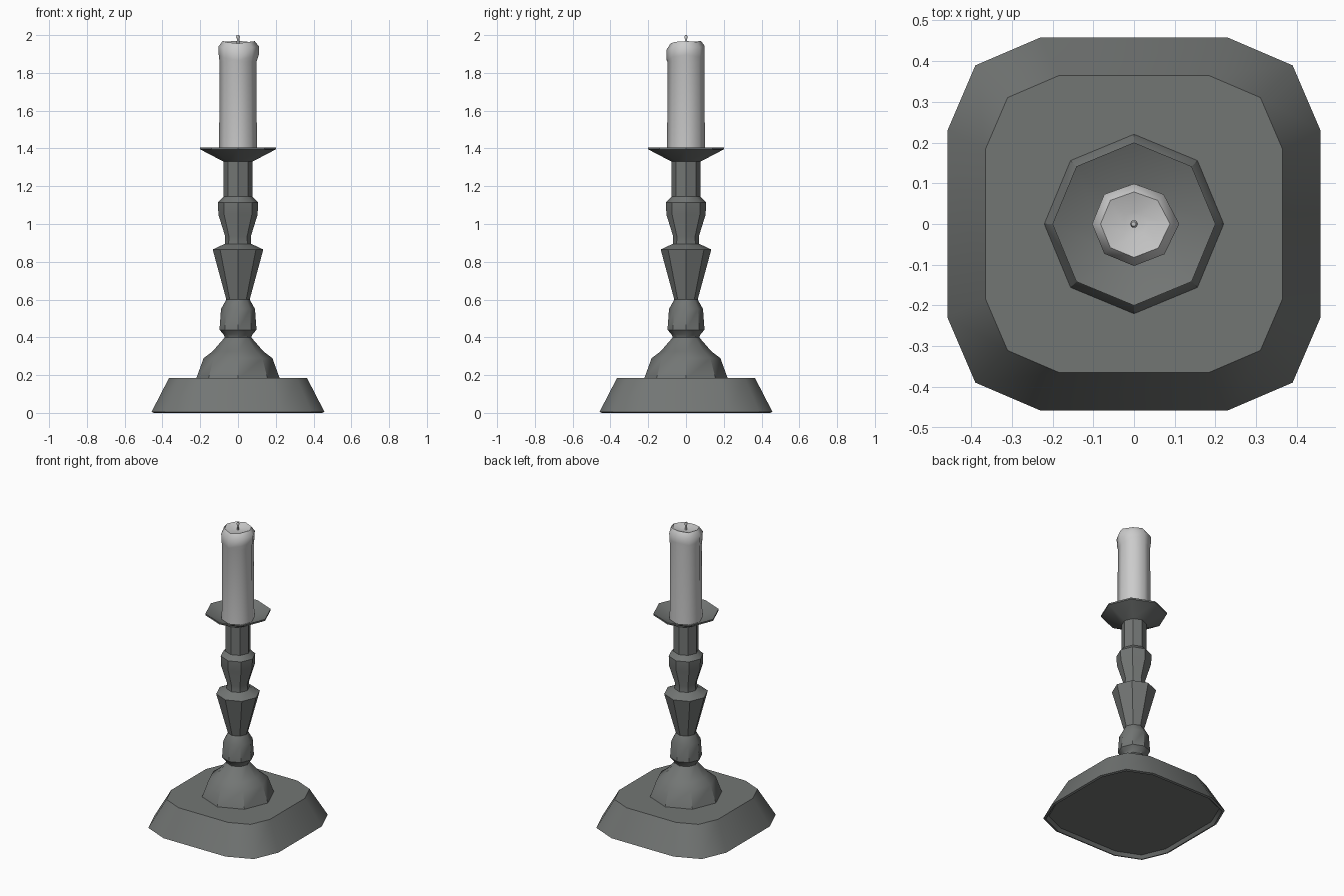
import bpy, math

if "Cube" in bpy.data.objects:
    bpy.data.objects.remove(bpy.data.objects["Cube"])


def material(name, rgb):
    m = bpy.data.materials.new(name)
    m.diffuse_color = (*rgb, 1)
    m.use_nodes = True
    m.node_tree.nodes["Principled BSDF"].inputs["Base Color"].default_value = m.diffuse_color
    return m


def loft(name, rings, mat, angle=40):
    """Skin a stack of equal-sized rings and cap both ends."""
    n = len(rings[0])
    verts = [p for r in rings for p in r]
    faces = [(k * n + i, k * n + (i + 1) % n, (k + 1) * n + (i + 1) % n, (k + 1) * n + i)
             for k in range(len(rings) - 1) for i in range(n)]
    faces.append(tuple(reversed(range(n))))
    faces.append(tuple(range(len(verts) - n, len(verts))))
    me = bpy.data.meshes.new(name)
    me.from_pydata(verts, [], faces)
    me.materials.append(mat)
    ob = bpy.data.objects.new(name, me)
    bpy.context.collection.objects.link(ob)
    bpy.ops.object.select_all(action='DESELECT')
    bpy.context.view_layer.objects.active = ob
    ob.select_set(True)
    bpy.ops.object.shade_smooth_by_angle(angle=math.radians(angle))
    return ob


def circle(r, z, n=8, cx=0, cy=0):
    return [(cx + r * math.cos(2 * math.pi * i / n),
             cy + r * math.sin(2 * math.pi * i / n), z) for i in range(n)]


def rounded_square(s, z):
    # three points per corner, repeated by quarter turns
    corner = [(1, 0.5), (0.85, 0.85), (0.5, 1)]
    pts = []
    for k in range(4):
        c, d = [(1, 0), (0, 1), (-1, 0), (0, -1)][k]
        pts += [(s * (x * c - y * d), s * (x * d + y * c), z) for x, y in corner]
    return pts


metal = material("dark_metal", (0.17, 0.18, 0.175))
wax = material("pale_wax", (0.6, 0.6, 0.6))

# Base with a shallow recessed underside
loft("base", [rounded_square(s, z) for s, z in
              [(0.43, 0.02), (0.445, 0.0), (0.458, 0.005), (0.365, 0.185)]], metal)

# Turned octagonal stem, ending in a dished drip pan
profile = [(0.222, 0.18), (0.182, 0.29), (0.135, 0.325), (0.07, 0.40), (0.076, 0.415),
           (0.098, 0.44), (0.09, 0.55), (0.062, 0.60), (0.134, 0.865), (0.07, 0.895),
           (0.068, 0.935), (0.104, 1.05), (0.106, 1.115), (0.076, 1.145), (0.076, 1.33),
           (0.2, 1.395), (0.2, 1.405), (0.09, 1.355)]
loft("stem_and_drip_pan", [circle(r, z) for r, z in profile], metal)

# Candle with an uneven melted rim
sag = [0.0, -0.01, 0.005, -0.005, 0.0, -0.015, -0.03, -0.01]
bulge = [1.08, 1.0, 0.96, 1.0, 1.0, 1.0, 1.0, 1.02]
rings = [circle(0.1, 1.35), circle(0.098, 1.86)]
for r, z, w in [(0.102, 1.895, 1), (0.103, 1.94, 0.6), (0.082, 1.968, 0.4), (0.03, 1.95, 0)]:
    rings.append([(x * b, y * b, h + s * w) for (x, y, h), s, b in zip(circle(r, z), sag, bulge)])
loft("candle", rings, wax, 60)

# Slightly bent wick
loft("wick", [circle(0.008, 1.94, 6), circle(0.007, 1.98, 6, 0.001),
              circle(0.01, 1.99, 6), circle(0.006, 2.0, 6, -0.001)], wax, 60)
